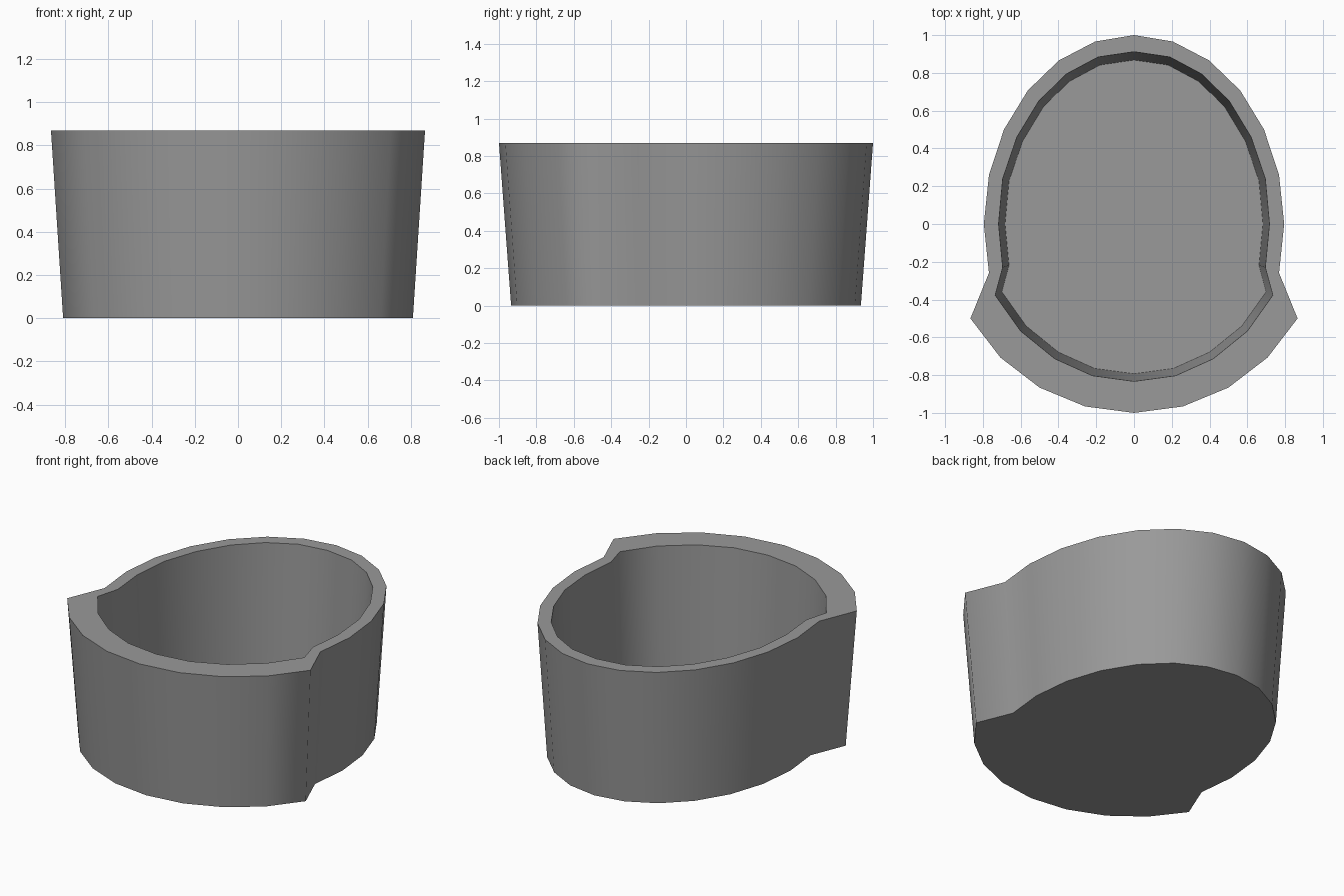
import bpy, bmesh
from math import sin, cos, radians

if "Cube" in bpy.data.objects:
    bpy.data.objects.remove(bpy.data.objects["Cube"])

H, FLOOR = 0.87, 0.07


def mirrored(half):
    # close a right-hand half profile (back to front) across x = 0
    return half + [(-x, y) for x, y in half[-2:0:-1]]


# outer outline: narrow oval at the back, full round at the front with stepped shoulders
outer = mirrored([((0.795 if i < 8 else 1.0) * sin(radians(15 * i)), cos(radians(15 * i)))
                  for i in range(13)])
# inner rim outline
inner = mirrored([(0, 0.912), (0.19, 0.884), (0.36, 0.793), (0.505, 0.65), (0.62, 0.46),
                  (0.695, 0.24), (0.717, 0), (0.695, -0.23), (0.735, -0.377),
                  (0.60, -0.567), (0.42, -0.713), (0.22, -0.803), (0, -0.833)])

# cup: tapered outer wall, flat rim, tapered inner wall and floor
bm = bmesh.new()
loops = [[bm.verts.new((x * s, y * s, z)) for x, y in prof]
         for prof, s, z in ((outer, 0.935, 0), (outer, 1, H), (inner, 1, H), (inner, 0.952, FLOOR))]
n = len(outer)
for a, b in zip(loops, loops[1:]):
    for i in range(n):
        j = (i + 1) % n
        bm.faces.new((a[i], a[j], b[j], b[i]))
bm.faces.new(loops[0])
bm.faces.new(loops[-1])
bmesh.ops.recalc_face_normals(bm, faces=bm.faces)
mesh = bpy.data.meshes.new("cup")
bm.to_mesh(mesh)
bm.free()
cup = bpy.data.objects.new("cup", mesh)
bpy.context.collection.objects.link(cup)

# dark grey colour
mat = bpy.data.materials.new("dark_grey")
mat.diffuse_color = (0.32, 0.32, 0.32, 1)
mat.use_nodes = True
mat.node_tree.nodes["Principled BSDF"].inputs["Base Color"].default_value = mat.diffuse_color
mesh.materials.append(mat)

# walls smooth all round, rim and base edges sharp
bpy.context.view_layer.objects.active = cup
cup.select_set(True)
bpy.ops.object.shade_smooth_by_angle(angle=radians(75))
